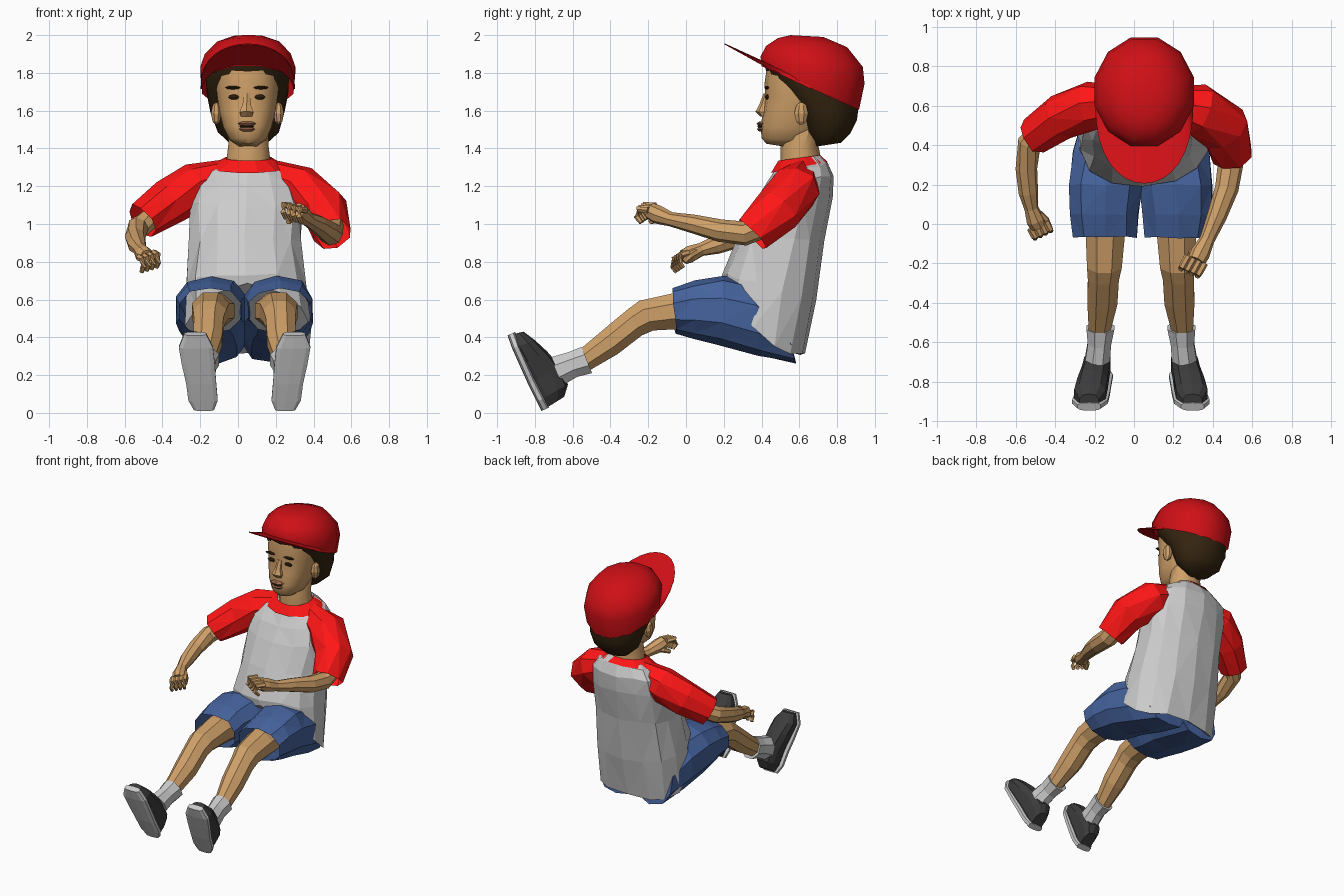
import bpy, bmesh, random
from math import sin, cos, pi, radians
from mathutils import Vector

random.seed(4)
CX = 0.035          # mid line of the lower body


def material(name, rgb):
    m = bpy.data.materials.new(name)
    m.diffuse_color = (*rgb, 1)
    return m


SKIN = material("skin", (0.62, 0.35, 0.14))
RED = material("sleeve red", (1.0, 0.008, 0.008))
CAP = material("cap red", (0.62, 0.005, 0.008))
BLUE = material("shorts blue", (0.06, 0.125, 0.34))
DARK = material("shoe dark", (0.045, 0.045, 0.045))
HAIR = material("hair brown", (0.035, 0.018, 0.005))
LIP = material("lip", (0.36, 0.15, 0.08))


def skin_rings(name, rings, mat=None, ends=(True, True), jitter=0.0, smooth=None):
    """Join rings of points into a surface."""
    bm = bmesh.new()
    loops = []
    for ring in rings:
        loops.append([bm.verts.new(Vector(p) + Vector([random.uniform(-jitter, jitter) for _ in range(3)]))
                      for p in ring])
    n = len(loops[0])
    for a, b in zip(loops, loops[1:]):
        for i in range(n):
            j = (i + 1) % n
            bm.faces.new((a[i], a[j], b[j], b[i]))
    if ends[0]:
        bm.faces.new(loops[0][::-1])
    if ends[1]:
        bm.faces.new(loops[-1])
    if jitter:
        bmesh.ops.triangulate(bm, faces=bm.faces[:])
    bmesh.ops.recalc_face_normals(bm, faces=bm.faces[:])
    me = bpy.data.meshes.new(name)
    bm.to_mesh(me)
    bm.free()
    ob = bpy.data.objects.new(name, me)
    bpy.context.collection.objects.link(ob)
    if mat:
        me.materials.append(mat)
    if smooth:
        bpy.context.view_layer.objects.active = ob
        ob.select_set(True)
        bpy.ops.object.shade_smooth_by_angle(angle=radians(smooth))
        ob.select_set(False)
    return ob


def spow(v, e):
    return abs(v) ** e * (1 if v >= 0 else -1)


def loft(name, rows, mat=None, n=10, e=1.0, **kw):
    """Rows: centre x, half width, (y, z) of one edge, (y, z) of other edge, optional side sag."""
    rings = []
    for cx, hw, y1, z1, y2, z2, *sag in rows:
        s = sag[0] if sag else 0
        ring = []
        for i in range(n):
            a = 2 * pi * (i + 0.5) / n
            c, t = spow(cos(a), e), spow(sin(a), e)
            ring.append((cx + hw * c, (y1 + y2) / 2 + t * (y2 - y1) / 2,
                         (z1 + z2) / 2 + t * (z2 - z1) / 2 + s * c * c))
        rings.append(ring)
    return skin_rings(name, rings, mat, **kw)


def tube(name, pts, mat=None, n=8, **kw):
    """Points: x, y, z, radius; rings follow the path direction."""
    P = [Vector(p[:3]) for p in pts]
    rings = []
    for i, p in enumerate(P):
        t = (P[min(i + 1, len(P) - 1)] - P[max(i - 1, 0)]).normalized()
        u = t.cross(Vector((0.1, 0.2, 1))).normalized()
        v = u.cross(t)
        rings.append([p + pts[i][3] * (u * cos(2 * pi * k / n) + v * sin(2 * pi * k / n)) for k in range(n)])
    return skin_rings(name, rings, mat, **kw)


def blob(name, c, r, mat, seg=8):
    rows = [(c[0], r[0] * sin(t), c[1] - r[1] * sin(t), c[2] - r[2] * cos(t),
             c[1] + r[1] * sin(t), c[2] - r[2] * cos(t)) for t in (0.25, 0.8, 1.57, 2.34, 2.9)]
    return loft(name, rows, mat, seg)


# Shirt with drooping hem, and collar
loft("shirt", [(.05, .34, .20, .68, .63, .32, -.10), (.045, .325, .19, .735, .69, .60),
               (.04, .30, .27, .92, .735, .92), (.04, .305, .35, 1.10, .77, 1.14),
               (.04, .285, .41, 1.20, .775, 1.26), (.05, .22, .46, 1.27, .75, 1.32),
               (.055, .12, .50, 1.31, .71, 1.36)], None, 14, .85, jitter=.008)
loft("collar", [(.05, .21, .445, 1.27, .755, 1.33), (.055, .125, .485, 1.335, .715, 1.365)],
     RED, 12, ends=(False, False))

# Sleeves, forearms and hands, each side posed differently
arms = {
    "right": dict(sleeve=[(.17, .61, 1.25, .09), (.32, .58, 1.19, .13), (.46, .48, 1.07, .13), (.495, .35, .945, .105)],
                  fore=[(.49, .42, 1.0, .07), (.49, .31, .95, .065), (.47, .18, .965, .06), (.42, .04, 1.0, .05),
                        (.37, -.08, 1.025, .038), (.335, -.15, 1.05, .05), (.315, -.19, 1.07, .045)],
                  knuckle=(.315, -.18, 1.085), fwd=(-.03, -.055, .005), side=(.028, -.012, -.008),
                  thumb=[(.35, -.12, 1.04, .022), (.29, -.15, 1.03, .019), (.265, -.19, 1.01, .014)]),
    "left": dict(sleeve=[(-.07, .61, 1.25, .09), (-.22, .60, 1.20, .125), (-.37, .54, 1.115, .12), (-.51, .445, 1.015, .10)],
                 fore=[(-.46, .48, 1.03, .06), (-.53, .41, .98, .06), (-.545, .28, .93, .055), (-.535, .16, .89, .05),
                       (-.52, .08, .865, .036), (-.50, .02, .84, .047), (-.485, -.01, .825, .042)],
                 knuckle=(-.485, -.005, .835), fwd=(.02, -.04, -.01), side=(.026, .012, .008),
                 thumb=[(-.48, .05, .85, .022), (-.445, .02, .83, .018), (-.43, -.01, .80, .014)]),
}
for side, a in arms.items():
    tube(side + "_sleeve", a["sleeve"], RED, 8, ends=(True, False), jitter=.006)
    tube(side + "_forearm", a["fore"], SKIN, 8)
    tube(side + "_thumb", a["thumb"], SKIN, 6)
    k, f, s = (Vector(a[x]) for x in ("knuckle", "fwd", "side"))
    for i in range(4):
        b = k + s * (i - 1.5)
        pts = [b, b + f, b + f * 1.15 + Vector((0, 0, -.04)), b + f * .7 + Vector((0, 0, -.07))]
        tube(f"{side}_finger_{i + 1}", [(*p, r) for p, r in zip(pts, (.019, .018, .016, .012))], SKIN, 6)

# Legs, mirrored about the lower body mid line
shoe = [(.215, .045, -.765, .01, -.645, .085), (.22, .07, -.79, .06, -.625, .15),
        (.23, .072, -.835, .15, -.67, .25), (.245, .08, -.88, .25, -.735, .325),
        (.258, .083, -.92, .34, -.80, .385), (.262, .05, -.945, .41, -.86, .43)]
sole = [(o, w + .01, y, z, y + .04, z + .018) for o, w, y, z, *_ in shoe]
for side, sg in (("right", 1), ("left", -1)):
    def leg(name, rows, *args, **kw):
        loft(f"{side}_{name}", [(CX + sg * r[0], *r[1:]) for r in rows], *args, **kw)
    leg("shorts_leg", [(.185, .17, -.07, .66, -.055, .42), (.185, .18, .05, .70, .04, .395),
                       (.175, .195, .2, .725, .18, .36), (.16, .19, .36, .70, .38, .305),
                       (.14, .16, .50, .58, .58, .265)], BLUE, 10, .85, ends=(False, True), jitter=.006)
    leg("leg", [(.165, .12, .10, .64, .10, .44), (.18, .108, -.05, .645, -.05, .435),
                (.185, .095, -.25, .60, -.17, .43), (.19, .085, -.31, .555, -.23, .405),
                (.195, .082, -.43, .455, -.36, .305), (.21, .058, -.57, .335, -.51, .22)], SKIN, 8)
    leg("sock", [(.205, .076, -.555, .355, -.495, .205), (.21, .064, -.63, .325, -.575, .185),
                 (.22, .068, -.72, .30, -.65, .14)], None, 8)
    leg("shoe", shoe, DARK, 10, .8)
    leg("sole", sole, None, 10, .6)

# Neck and head
loft("neck", [(.055, .125, .50, 1.30, .72, 1.32), (.055, .112, .50, 1.41, .70, 1.42),
              (.055, .11, .52, 1.50, .72, 1.50)], SKIN, 10, smooth=40)
loft("head", [(.052, .05, .425, 1.425, .55, 1.405), (.052, .10, .40, 1.455, .66, 1.44),
              (.05, .13, .395, 1.52, .72, 1.50), (.05, .15, .41, 1.60, .74, 1.58),
              (.05, .163, .42, 1.68, .78, 1.66), (.05, .17, .415, 1.74, .80, 1.72),
              (.05, .17, .43, 1.84, .82, 1.80)], SKIN, 14, .85, smooth=40)
loft("nose", [(.048, .018, .41, 1.69, .45, 1.69), (.046, .026, .387, 1.63, .44, 1.63),
              (.045, .042, .368, 1.595, .44, 1.59), (.045, .034, .395, 1.568, .44, 1.568)], SKIN, 6)
blob("upper_lip", (.047, .40, 1.531), (.052, .028, .013), LIP)
blob("lower_lip", (.047, .40, 1.502), (.046, .026, .014), LIP)
blob("mouth_gap", (.047, .398, 1.517), (.042, .022, .012), HAIR)
for side, sg in (("right", 1), ("left", -1)):
    blob(side + "_eye", (.047 + sg * .07, .429, 1.672), (.032, .012, .014), HAIR)
    blob(side + "_brow", (.047 + sg * .075, .427, 1.722), (.045, .014, .009), HAIR)
    blob(side + "_ear", (.05 + sg * .165, .61, 1.585), (.03, .04, .06), SKIN)

# Hair, swept down behind the ears
loft("hair", [(.055, .09, .69, 1.41, .82, 1.43), (.055, .165, .62, 1.49, .87, 1.48),
              (.05, .20, .56, 1.645, .905, 1.55), (.05, .222, .43, 1.79, .915, 1.63),
              (.05, .225, .41, 1.86, .91, 1.70)], HAIR, 14, smooth=40)

# Cap crown, tilted back
loft("cap_crown", [(.052, .25, .39, 1.84, .925, 1.60), (.052, .26, .385, 1.89, .955, 1.74),
                   (.052, .235, .415, 1.945, .945, 1.83), (.055, .17, .48, 1.985, .86, 1.935),
                   (.055, .08, .55, 2.0, .73, 1.99)], CAP, 12, ends=(False, True), smooth=50)

# Cap brim, a curved tongue closed through thin upper and lower sheets
steps = [pi * i / 16 for i in range(17)]
rings = []
for a in steps:
    s = sin(a)
    inner = Vector((.052 + .24 * cos(a), .66 - .265 * s, 1.715 + .13 * s))
    outer = Vector((.052 + .25 * cos(a), .66 - .455 * abs(s) ** .75, 1.715 + .235 * abs(s) ** .8))
    up = Vector((0, 0, .012))
    rings.append([inner, outer, outer + up * .5, inner + up * 2])
skin_rings("cap_brim", rings, CAP, smooth=40)
